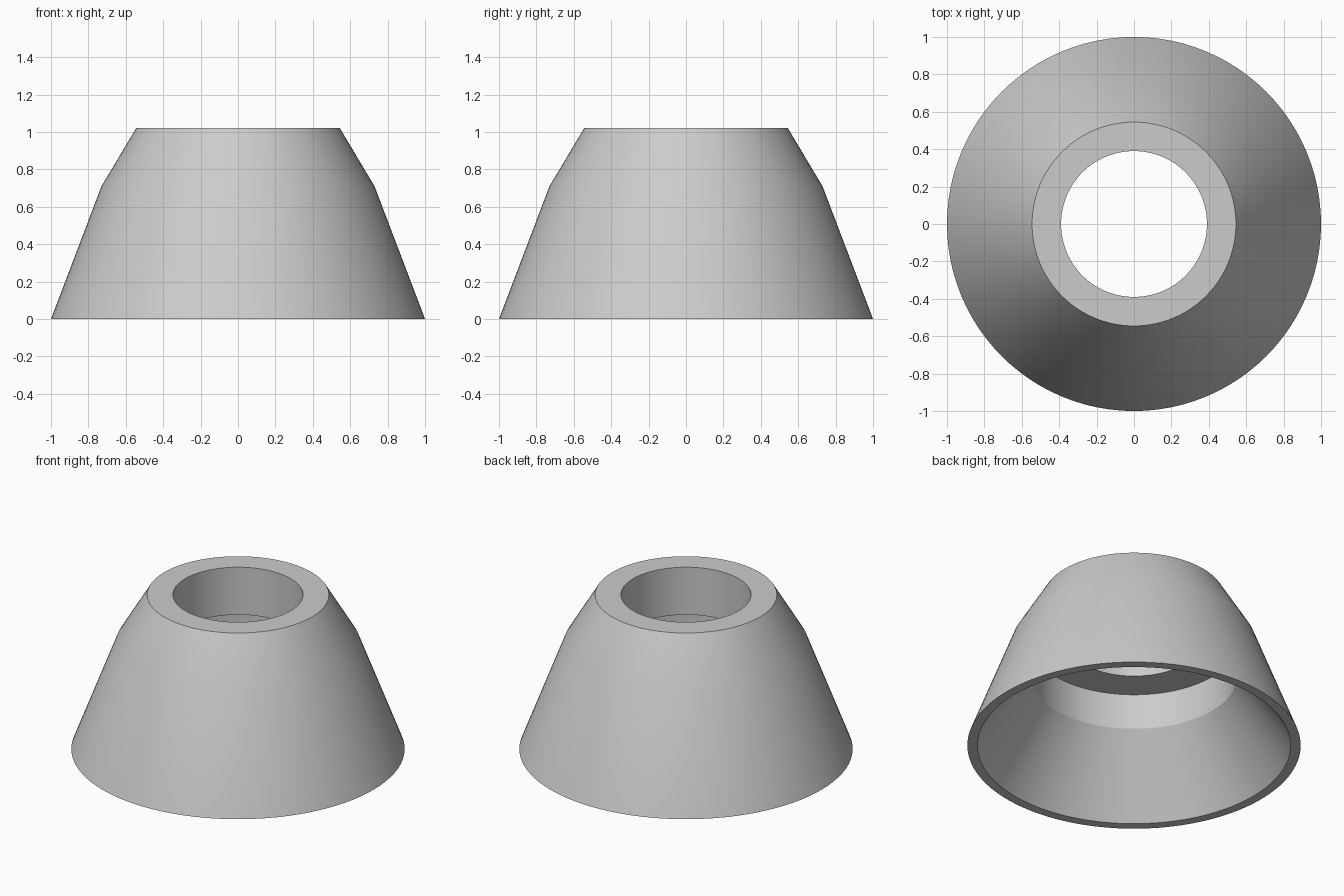
import bpy
import bmesh
import math

cube = bpy.data.objects.get("Cube")
if cube:
    bpy.data.objects.remove(cube, do_unlink=True)

SEGMENTS = 96

grey = bpy.data.materials.new("plain_grey")
grey.use_nodes = True
colour = (0.6, 0.6, 0.6, 1)
grey.diffuse_color = colour
grey.node_tree.nodes["Principled BSDF"].inputs["Base Color"].default_value = colour


def lathe(name, profile, material):
    """Revolve a closed (radius, height) profile around the z axis."""
    bm = bmesh.new()
    rings = []
    for radius, height in profile:
        ring = []
        for i in range(SEGMENTS):
            a = math.tau * i / SEGMENTS
            ring.append(bm.verts.new((radius * math.cos(a), radius * math.sin(a), height)))
        rings.append(ring)
    for k, low in enumerate(rings):
        high = rings[(k + 1) % len(rings)]
        for i in range(SEGMENTS):
            j = (i + 1) % SEGMENTS
            bm.faces.new((low[i], low[j], high[j], high[i]))
    bmesh.ops.recalc_face_normals(bm, faces=bm.faces)
    mesh = bpy.data.meshes.new(name)
    bm.to_mesh(mesh)
    bm.free()
    mesh.materials.append(material)
    obj = bpy.data.objects.new(name, mesh)
    bpy.context.collection.objects.link(obj)
    bpy.context.view_layer.objects.active = obj
    obj.select_set(True)
    bpy.ops.object.shade_smooth_by_angle(angle=math.radians(30))
    obj.select_set(False)
    return obj


# Outer wall, top rim, bore, inner shoulder, recess, flared underside
lathe("conical_collar", [
    (1.0, 0.0), (0.73, 0.71), (0.545, 1.02),
    (0.39, 1.02), (0.39, 0.705),
    (0.615, 0.705), (0.615, 0.47), (0.94, 0.0),
], grey)
